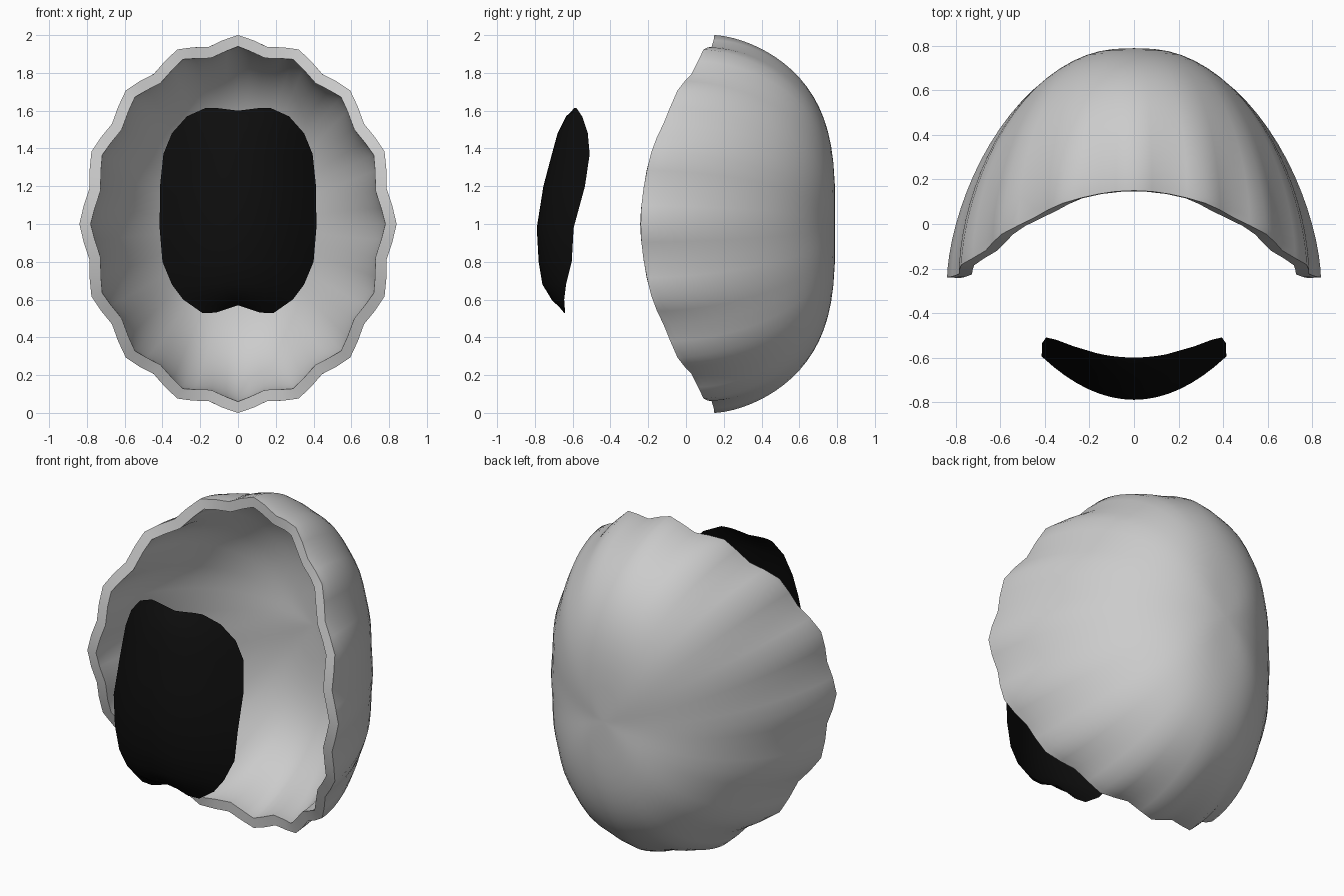
import bpy
from math import sin, cos, pi, radians

if "Cube" in bpy.data.objects:
    bpy.data.objects.remove(bpy.data.objects["Cube"])


def make_object(name, verts, faces):
    mesh = bpy.data.meshes.new(name)
    mesh.from_pydata(verts, [], faces)
    obj = bpy.data.objects.new(name, mesh)
    bpy.context.collection.objects.link(obj)
    bpy.ops.object.select_all(action='DESELECT')
    obj.select_set(True)
    bpy.context.view_layer.objects.active = obj
    return obj


# Hood shell: dome opening to the front, pleated into 16 scallops at the rim
SEGS, RINGS = 64, 20
BACK = 0.79
verts, faces = [(0, BACK, 1)], []
for i in range(1, RINGS + 1):
    t = (1 - i / RINGS) * pi / 2
    s = sin(t) ** 1.25                      # 1 at the back, 0 at the rim
    for j in range(SEGS):
        p = 2 * pi * j / SEGS
        rim_y = 0.15 - 0.39 * cos(p) ** 2   # rim sweeps forward at the sides
        r = cos(t) ** (2 / (2.1 + 1.2 * sin(p) ** 2))
        r *= 1 - 0.0225 * (1 - cos(16 * p)) * (1 - s) ** 1.3
        verts.append((0.84 * r * cos(p), rim_y + (BACK - rim_y) * s, 1 + r * sin(p)))
for j in range(SEGS):
    k = (j + 1) % SEGS
    faces.append((0, 1 + k, 1 + j))
    for i in range(RINGS - 1):
        a, b = 1 + i * SEGS, 1 + (i + 1) * SEGS
        faces.append((a + j, a + k, b + k, b + j))
shell = make_object("hood_shell", verts, faces)
solid = shell.modifiers.new("thickness", 'SOLIDIFY')
solid.thickness = 0.06
solid.offset = -1
bpy.ops.object.modifier_apply(modifier=solid.name)
bpy.ops.object.shade_smooth_by_angle(angle=radians(50))

# Face mask: curved sheet; rows of z, half width, centre y, edge y, notch depth
ROWS = [
    (1.60, 0.17, -0.60, -0.58, 0.015),
    (1.57, 0.27, -0.635, -0.55, 0),
    (1.48, 0.35, -0.68, -0.52, 0),
    (1.37, 0.395, -0.71, -0.51, 0),
    (1.20, 0.413, -0.755, -0.535, 0),
    (0.98, 0.415, -0.79, -0.595, 0),
    (0.80, 0.40, -0.78, -0.605, 0),
    (0.68, 0.35, -0.76, -0.635, 0),
    (0.60, 0.29, -0.71, -0.645, -0.015),
    (0.57, 0.19, -0.65, -0.64, -0.04),
]
COLS = 16
verts, faces = [], []
for z, w, y_mid, y_edge, notch in ROWS:
    for c in range(COLS + 1):
        u = 2 * c / COLS - 1
        dip = notch * min(abs(u) * w / 0.12, 1) * (1 if notch in (0.015, -0.04) else 1 - u * u)
        verts.append((u * w, y_mid + (y_edge - y_mid) * u * u, z + dip))
n = COLS + 1
for r in range(len(ROWS) - 1):
    for c in range(COLS):
        a = r * n + c
        faces.append((a, a + n, a + n + 1, a + 1))
mask = make_object("face_mask", verts, faces)
bpy.ops.object.shade_smooth_by_angle(angle=radians(50))
black = bpy.data.materials.new("black")
black.diffuse_color = (0.004, 0.004, 0.004, 1)
black.use_nodes = True
black.node_tree.nodes["Principled BSDF"].inputs["Base Color"].default_value = black.diffuse_color
mask.data.materials.append(black)
